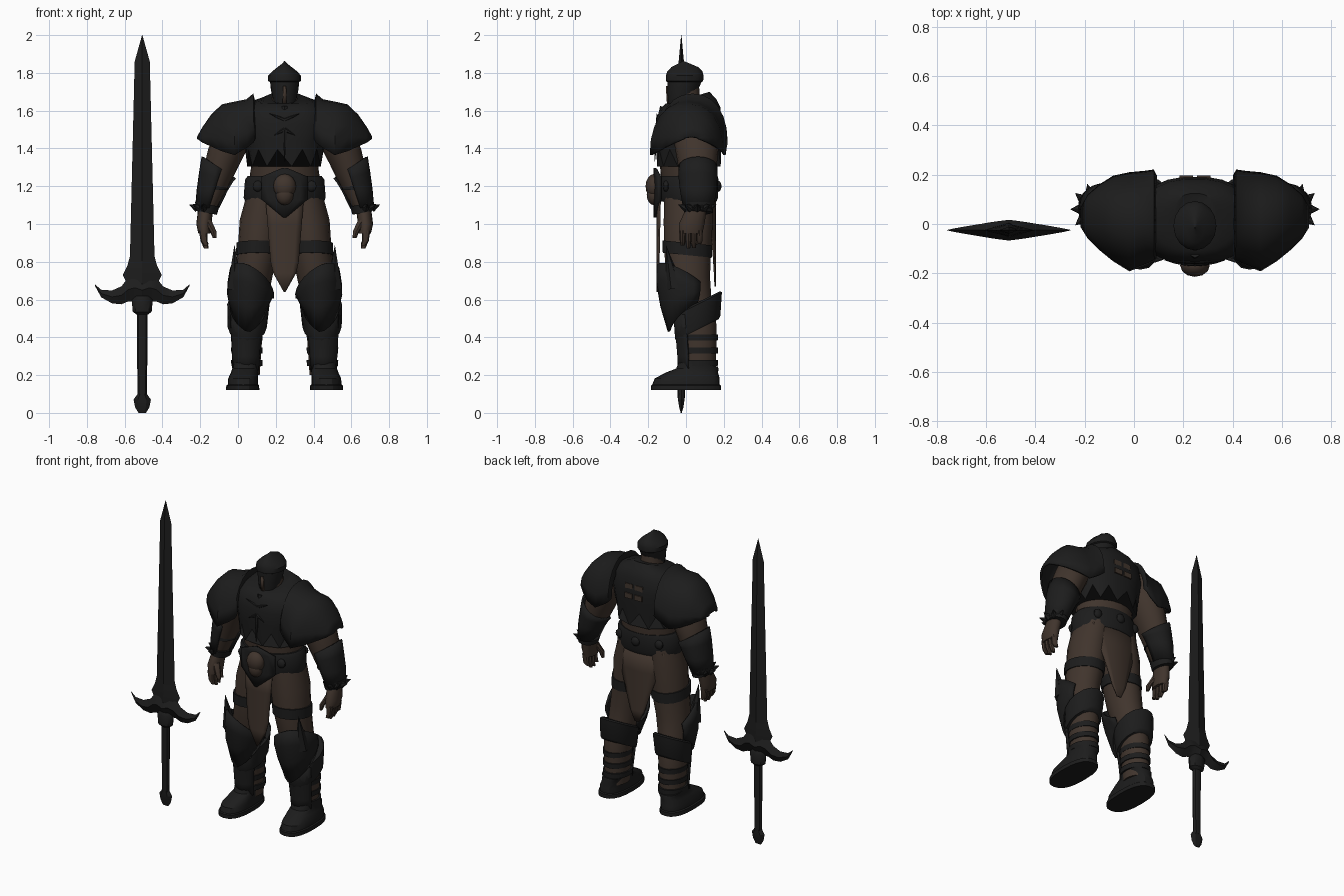
import bpy, bmesh, math
from mathutils import Vector, Matrix

BODY_X, SWORD = 0.247, (-0.507, -0.025)


def material(name, rgb):
    m = bpy.data.materials.new(name)
    m.diffuse_color = (*rgb, 1)
    return m


BLACK = material("black_metal", (0.012, 0.012, 0.012))
BROWN = material("brown_skin", (0.052, 0.035, 0.026))


def finish(name, bm, mat, origin=(BODY_X, 0), mirror=False, thick=0, angle=40):
    bmesh.ops.recalc_face_normals(bm, faces=bm.faces)
    me = bpy.data.meshes.new(name)
    bm.to_mesh(me)
    bm.free()
    me.materials.append(mat)
    ob = bpy.data.objects.new(name, me)
    bpy.context.collection.objects.link(ob)
    ob.location = (*origin, 0)
    bpy.ops.object.select_all(action='DESELECT')
    ob.select_set(True)
    bpy.context.view_layer.objects.active = ob
    bpy.ops.object.shade_smooth_by_angle(angle=math.radians(angle))
    if thick:
        s = ob.modifiers.new("shell", 'SOLIDIFY')
        s.thickness, s.offset = thick, 0
    if mirror:
        ob.modifiers.new("mirror", 'MIRROR').use_mirror_merge = False
    return ob


def skin(bm, loops, closed=True):
    """Bridge a row of equal point loops; closed loops get end caps."""
    vs = [[bm.verts.new(p) for p in loop] for loop in loops]
    n = len(vs[0])
    for a, b in zip(vs, vs[1:]):
        for i in range(n if closed else n - 1):
            j = (i + 1) % n
            bm.faces.new((a[i], a[j], b[j], b[i]))
    if closed:
        bm.faces.new(vs[0])
        bm.faces.new(vs[-1])


def ring(x, y, z, rx, ry, tx=0, ty=0, v=0, n=16, arc=None, p=1.0, jag=0):
    """Ellipse at a height, tilted by tx/ty, V-folded by v; arc in degrees, front is -90."""
    pts = []
    a0, a1 = arc or (0, 360)
    for i in range(n):
        a = math.radians(a0 + (a1 - a0) * i / (n - 1 if arc else n))
        c, s = math.cos(a), math.sin(a)
        dx = rx * math.copysign(abs(c) ** p, c)
        dy = ry * math.copysign(abs(s) ** p, s)
        pts.append((x + dx, y + dy, z + tx * dx + ty * dy + v * abs(dx) - (jag if i % 2 else 0)))
    return pts


def loft(name, mat, rings, n=16, arc=None, p=1.0, jag=0, **kw):
    bm = bmesh.new()
    skin(bm, [ring(*r, n=n, arc=arc, p=p, jag=jag if k == 0 else 0)
              for k, r in enumerate(rings)], closed=arc is None)
    return finish(name, bm, mat, **kw)


def cloth(name, mat, rows, y, curve, thick=0.008):
    """Hanging panel: rows of (height, half width), bent round the body."""
    bm = bmesh.new()
    skin(bm, [[(w * t / 3, y + curve * (w * t / 3) ** 2, z) for t in range(-3, 4)]
              for z, w in rows], closed=False)
    return finish(name, bm, mat, thick=thick)


def spike(bm, base, tip, r, n=6):
    base, d = Vector(base), Vector(tip) - Vector(base)
    m = Matrix.Translation(base + d / 2) @ d.to_track_quat('Z', 'Y').to_matrix().to_4x4()
    bmesh.ops.create_cone(bm, cap_ends=True, segments=n, radius1=r, radius2=0.001,
                          depth=d.length, matrix=m)


def blob(bm, c, r, u=12, v=8):
    bmesh.ops.create_uvsphere(bm, u_segments=u, v_segments=v, radius=1,
                              matrix=Matrix.Translation(c) @ Matrix.Diagonal((*r, 1)))


# --- Sword ---
loft("blade", BLACK, [(0, 0, z, w, t) for z, w, t in (
    (0.66, 0.07, 0.03), (0.73, 0.103, 0.026), (0.78, 0.078, 0.024), (0.83, 0.065, 0.022),
    (1.86, 0.04, 0.014), (2.0, 0.001, 0.001))], n=4, origin=SWORD, angle=10)
half = [(0.25, 0.672, 0.68, 0.001), (0.217, 0.612, 0.652, 0.008), (0.16, 0.58, 0.648, 0.018),
        (0.11, 0.575, 0.67, 0.026), (0.075, 0.59, 0.715, 0.032), (0.04, 0.59, 0.735, 0.037)]
wings = [(-x, b, t, d) for x, b, t, d in half] + [(0, 0.56, 0.74, 0.042)] + half[::-1]
bm = bmesh.new()
skin(bm, [[(x, 0, b), (x, -d, (b + t) / 2), (x, 0, t), (x, d, (b + t) / 2)] for x, b, t, d in wings])
finish("crossguard", bm, BLACK, origin=SWORD, angle=20)
loft("grip", BLACK, [(0, 0, z, r, r * 0.75) for z, r in (
    (0.08, 0.025), (0.52, 0.029), (0.535, 0.05), (0.6, 0.056), (0.62, 0.04))], n=8, origin=SWORD)
loft("pommel", BLACK, [(0, 0, z, r, d) for z, r, d in (
    (0.0, 0.02, 0.003), (0.03, 0.038, 0.013), (0.07, 0.046, 0.02), (0.1, 0.025, 0.018))],
    n=6, origin=SWORD, angle=20)

# --- Torso ---
loft("torso", BROWN, [(0, 0.015, 1.06, 0.17, 0.12), (0, 0.015, 1.15, 0.2, 0.14),
                      (0, 0.015, 1.3, 0.178, 0.152), (0, 0.015, 1.45, 0.21, 0.158)], n=24)
loft("chest_armor", BLACK, [
    (0, 0.015, 1.395, 0.198, 0.17), (0, 0.015, 1.44, 0.215, 0.175), (0, 0.015, 1.53, 0.235, 0.178),
    (0, 0.02, 1.61, 0.22, 0.163, 0, 0.05), (0, 0.025, 1.65, 0.17, 0.135, 0, 0.1),
    (0, 0.025, 1.67, 0.09, 0.1, 0, 0.3)], n=22, p=0.85, jag=0.09)
loft("neck", BROWN, [(0, 0.0, 1.6, 0.075, 0.08), (0, 0.0, 1.72, 0.06, 0.07)])
# raised branching crest on the chest
bm = bmesh.new()
for s in (-1, 1):
    spike(bm, (0, -0.148, 1.55), (s * 0.08, -0.155, 1.585), 0.012)
    spike(bm, (0, -0.158, 1.5), (s * 0.055, -0.165, 1.47), 0.012)
spike(bm, (0, -0.12, 1.62), (0, -0.172, 1.45), 0.018)
spike(bm, (0, -0.158, 1.5), (0, -0.165, 1.33), 0.014)
finish("chest_crest", bm, BLACK)
# gaps in the back lacing
bm = bmesh.new()
for x in (-0.035, 0.035):
    for z in (1.5, 1.56):
        y = 0.193 - (z - 1.5) * 0.13
        bmesh.ops.create_cube(bm, size=1, matrix=Matrix.Translation((x, y, z))
                              @ Matrix.Diagonal((0.055, 0.009, 0.033, 1)))
finish("back_lacing_gaps", bm, BROWN)

# --- Helmet ---
loft("helmet", BLACK, [
    (0, -0.012, 1.672, 0.064, 0.08, 0, 0.6), (0, -0.012, 1.71, 0.073, 0.087, 0, 0.3),
    (0, -0.008, 1.752, 0.077, 0.09), (0, -0.008, 1.757, 0.087, 0.099), (0, -0.007, 1.785, 0.087, 0.1),
    (0, -0.006, 1.808, 0.066, 0.093), (0, -0.006, 1.83, 0.038, 0.072),
    (0, -0.01, 1.847, 0.016, 0.036), (0, -0.015, 1.862, 0.002, 0.004)], angle=30)
bm = bmesh.new()
bm.faces.new([bm.verts.new(p) for p in ((-0.011, -0.097, 1.635), (0.011, -0.097, 1.635),
                                        (0.008, -0.103, 1.73), (-0.008, -0.103, 1.73))])
finish("face_slit", bm, BROWN, thick=0.008)

# --- Belt and cloths ---
loft("belt", BLACK, [(0, 0.012, 1.12, 0.21, 0.15), (0, 0.012, 1.14, 0.217, 0.158),
                     (0, 0.012, 1.235, 0.21, 0.16), (0, 0.012, 1.255, 0.195, 0.155)], n=24)
cloth("belt_front_plate", BLACK, [(1.295, 0.01), (1.25, 0.12), (1.13, 0.12), (1.035, 0.005)],
      -0.162, 1.6, 0.018)
bm = bmesh.new()
blob(bm, (0, -0.168, 1.2), (0.06, 0.046, 0.065))
blob(bm, (0, -0.17, 1.155), (0.047, 0.038, 0.055))
finish("buckle", bm, BROWN)
bm = bmesh.new()
for a in (-132, -48, 48, 90, 132):
    a = math.radians(a)
    blob(bm, (0.21 * math.cos(a), 0.012 + 0.158 * math.sin(a), 1.2), (0.03, 0.018, 0.03), 10, 6)
finish("belt_studs", bm, BLACK)
cloth("front_cloth", BROWN, [(1.13, 0.1), (1.0, 0.09), (0.8, 0.074), (0.74, 0.06), (0.64, 0.004)],
      -0.152, 1.5)
cloth("back_cloth", BROWN, [(1.14, 0.17), (1.0, 0.135), (0.85, 0.085), (0.74, 0.05), (0.67, 0.015)],
      0.155, -1.5)

# --- Shoulder plates: arches stepped outward ---
bm = bmesh.new()
arches = []
for x, zt, zb, yf, yb in ((0.16, 1.64, 1.45, -0.135, 0.195), (0.168, 1.685, 1.43, -0.145, 0.215),
                          (0.2, 1.655, 1.405, -0.16, 0.21), (0.265, 1.642, 1.365, -0.186, 0.204),
                          (0.33, 1.628, 1.385, -0.145, 0.19), (0.385, 1.575, 1.41, -0.1, 0.155),
                          (0.43, 1.51, 1.43, -0.055, 0.115), (0.458, 1.46, 1.45, -0.01, 0.065)):
    row = []
    for i in range(13):
        a = math.pi * i / 12
        c, s = math.cos(a), math.sin(a)
        row.append((x, (yf + yb) / 2 - (yb - yf) / 2 * math.copysign(abs(c) ** 0.9, c),
                    zb + (zt - zb) * s ** 0.9))
    arches.append(row)
skin(bm, arches, closed=False)
finish("shoulder_plates", bm, BLACK, mirror=True, thick=0.012)

# --- Arms ---
loft("arms", BROWN, [
    (0.22, 0.03, 1.6, 0.08, 0.1), (0.265, 0.045, 1.48, 0.1, 0.115), (0.3, 0.057, 1.4, 0.104, 0.115),
    (0.33, 0.06, 1.32, 0.093, 0.104), (0.362, 0.065, 1.22, 0.076, 0.088),
    (0.412, 0.065, 1.08, 0.048, 0.065)], mirror=True)
loft("bracers", BLACK, [
    (0.41, 0.065, 1.085, 0.058, 0.075), (0.383, 0.065, 1.18, 0.077, 0.092),
    (0.363, 0.063, 1.25, 0.084, 0.098, 0.3), (0.348, 0.063, 1.3, 0.086, 0.098, 0.65)],
    arc=(-100, 185), n=18, mirror=True, thick=0.012)
for z, x, r in ((1.25, 0.356, 0.077), (1.19, 0.375, 0.073)):
    loft("bracer_lace", BLACK, [(x, 0.065, z - 0.01, r, r + 0.014),
                                (x, 0.065, z + 0.01, r, r + 0.014)], mirror=True)
loft("wrist_cuffs", BLACK, [(0.415, 0.065, 1.06, 0.056, 0.075, 0.2),
                            (0.41, 0.065, 1.105, 0.064, 0.082, 0.2)], mirror=True)
bm = bmesh.new()
for d in (-75, -38, 0, 38, 75):
    c, s = math.cos(math.radians(d)), math.sin(math.radians(d))
    spike(bm, (0.412 + 0.05 * c, 0.06 + 0.06 * s, 1.085),
          (0.412 + 0.092 * c, 0.06 + 0.105 * s, 1.102), 0.024)
finish("wrist_spikes", bm, BLACK, mirror=True)
loft("hands", BROWN, [(0.425, 0.025, 0.95, 0.032, 0.062), (0.428, 0.03, 1.0, 0.04, 0.068),
                      (0.418, 0.055, 1.08, 0.04, 0.055)], mirror=True)
for i in range(4):
    y, tip = -0.018 + i * 0.03, (0.885, 0.87, 0.873, 0.895)[i]
    loft("finger", BROWN, [(0.415, y, tip, 0.012, 0.01), (0.427, y, 0.91, 0.018, 0.015),
                           (0.432, y, 0.965, 0.022, 0.017)], n=8, mirror=True)
loft("thumb", BROWN, [(0.37, -0.02, 0.925, 0.01, 0.011), (0.378, -0.02, 0.96, 0.017, 0.018),
                      (0.41, 0.005, 1.02, 0.022, 0.025)], n=8, mirror=True)

# --- Legs ---
loft("legs", BROWN, [
    (0.1, 0.015, 1.16, 0.1, 0.13), (0.125, 0.012, 1.02, 0.113, 0.13), (0.14, 0.008, 0.87, 0.108, 0.125),
    (0.165, 0.012, 0.72, 0.1, 0.115), (0.18, 0.03, 0.6, 0.09, 0.105), (0.195, 0.06, 0.48, 0.085, 0.1),
    (0.2, 0.065, 0.38, 0.08, 0.097), (0.2, 0.07, 0.2, 0.068, 0.085)], mirror=True)
loft("thigh_straps", BLACK, [(0.145, 0.007, 0.835, 0.113, 0.13, 0, -0.1),
                             (0.14, 0.007, 0.9, 0.115, 0.132, 0, -0.1)], mirror=True)
loft("knee_plates", BLACK, [
    (0.192, 0.01, 0.5, 0.09, 0.1, 0, 0.75, 0.6), (0.186, 0.005, 0.59, 0.112, 0.135, 0.1, 0.2, 0.25),
    (0.18, 0.0, 0.65, 0.116, 0.15, 0.3, -0.25), (0.174, 0.0, 0.685, 0.112, 0.15, 0.55, -0.6)],
    arc=(-190, 30), n=15, mirror=True, thick=0.014)
bm = bmesh.new()
spike(bm, (0.262, -0.06, 0.66), (0.266, -0.105, 0.885), 0.045)
finish("knee_spikes", bm, BLACK, mirror=True)
loft("calf_cuffs", BLACK, [(0.198, 0.06, 0.44, 0.098, 0.113, 0, 0.5), (0.198, 0.062, 0.455, 0.104, 0.12, 0, 0.5),
                           (0.192, 0.062, 0.575, 0.112, 0.128, 0, 0.5), (0.192, 0.062, 0.585, 0.1, 0.118, 0, 0.5)],
     mirror=True)
loft("shin_guards", BLACK, [(0.203, 0.065, 0.22, 0.074, 0.1), (0.203, 0.06, 0.3, 0.08, 0.1),
                            (0.2, 0.055, 0.42, 0.09, 0.105), (0.197, 0.05, 0.52, 0.096, 0.115)],
     arc=(-145, -28), n=11, mirror=True, thick=0.012)
for z in (0.265, 0.33, 0.4):
    loft("shin_strap", BLACK, [(0.2, 0.066, z - 0.016, 0.082, 0.102), (0.2, 0.066, z + 0.016, 0.084, 0.104)],
         mirror=True)

# --- Boots ---
loft("boots", BLACK, [
    (0.222, 0.0, 0.12, 0.088, 0.185), (0.222, 0.0, 0.145, 0.087, 0.185), (0.221, 0.0, 0.15, 0.08, 0.178),
    (0.22, 0.006, 0.182, 0.079, 0.172), (0.213, 0.03, 0.212, 0.072, 0.14),
    (0.207, 0.06, 0.235, 0.07, 0.112), (0.203, 0.068, 0.265, 0.078, 0.1, 0, -0.2)],
    n=20, p=0.8, mirror=True, angle=30)
